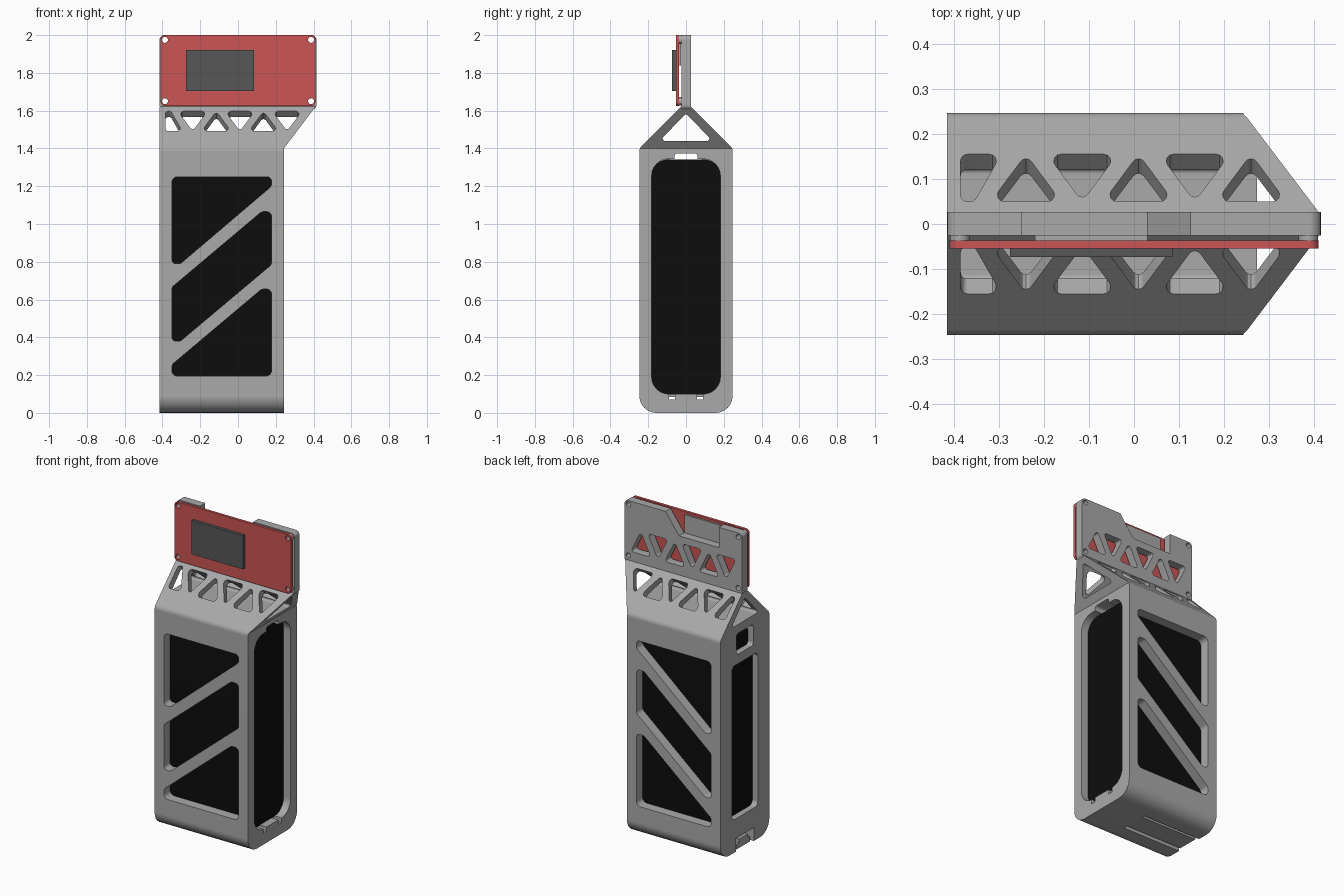
import bpy, bmesh, math
from mathutils import Vector

if "Cube" in bpy.data.objects:
    bpy.data.objects.remove(bpy.data.objects["Cube"])


def material(name, rgb):
    m = bpy.data.materials.new(name)
    m.diffuse_color = (*rgb, 1)
    m.use_nodes = True
    m.node_tree.nodes["Principled BSDF"].inputs["Base Color"].default_value = m.diffuse_color
    return m


GREY = material("printed grey", (0.40, 0.40, 0.40))
RED = material("board red", (0.60, 0.09, 0.09))
DARK = material("screen dark grey", (0.095, 0.095, 0.095))
BLACK = material("battery black", (0.004, 0.004, 0.004))


def rounded(pts, radii, n=6):
    """Replace polygon corners with true arcs."""
    pts = [Vector(p) for p in pts]
    if not isinstance(radii, (list, tuple)):
        radii = [radii] * len(pts)
    out = []
    for i, c in enumerate(pts):
        a, b = pts[i - 1] - c, pts[(i + 1) % len(pts)] - c
        if radii[i] <= 0:
            out.append(c)
            continue
        ang = a.angle(b)
        d = min(radii[i] / math.tan(ang / 2), 0.48 * a.length, 0.48 * b.length)
        p, q, w = c + a.normalized() * d, c + b.normalized() * d, math.sin(ang / 2)
        for k in range(n + 1):
            t = k / n
            f, g, h = (1 - t) ** 2, 2 * w * t * (1 - t), t * t
            out.append((p * f + c * g + q * h) / (f + g + h))
    return out


def solid(name, base, vec):
    """Extrude a 3D outline along a vector."""
    bm = bmesh.new()
    face = bm.faces.new([bm.verts.new(p) for p in base])
    ext = bmesh.ops.extrude_face_region(bm, geom=[face])
    bmesh.ops.translate(bm, vec=vec, verts=[v for v in ext["geom"] if isinstance(v, bmesh.types.BMVert)])
    bmesh.ops.recalc_face_normals(bm, faces=bm.faces[:])
    me = bpy.data.meshes.new(name)
    bm.to_mesh(me)
    bm.free()
    ob = bpy.data.objects.new(name, me)
    bpy.context.collection.objects.link(ob)
    return ob


def prism(name, pts, axis, lo, hi, r=0):
    """Extrude a 2D outline along x (y,z outline) or y (x,z outline)."""
    pts = rounded(pts, r)
    if axis == "x":
        return solid(name, [(lo, u, v) for u, v in pts], (hi - lo, 0, 0))
    return solid(name, [(u, lo, v) for u, v in pts], (0, hi - lo, 0))


def rect(u0, u1, v0, v1):
    return [(u0, v0), (u1, v0), (u1, v1), (u0, v1)]


def finish(ob, mat, cutters=()):
    """Cut, colour and smooth one part."""
    for c in cutters:
        c.hide_render = True
        m = ob.modifiers.new("cut", "BOOLEAN")
        m.operation, m.solver, m.object = "DIFFERENCE", "EXACT", c
    if cutters:
        dg = bpy.context.evaluated_depsgraph_get()
        me = bpy.data.meshes.new_from_object(ob.evaluated_get(dg))
        ob.modifiers.clear()
        ob.data = me
        for c in cutters:
            bpy.data.objects.remove(c)
    ob.data.materials.clear()
    ob.data.materials.append(mat)
    for p in ob.data.polygons:
        p.material_index = 0
    bpy.ops.object.select_all(action="DESELECT")
    ob.select_set(True)
    bpy.context.view_layer.objects.active = ob
    bpy.ops.object.shade_smooth_by_angle(angle=math.radians(30))
    w = ob.modifiers.new("even normals", "WEIGHTED_NORMAL")
    w.keep_sharp = True


# Alternating row of truss triangles: x outline with v = 0 (narrow side) to 1
def truss(x0, pitch, half, count):
    tris = []
    for i in range(count):
        x, wide = x0 + i * pitch, i % 2
        tris.append([(x - half, 1 - wide), (x + half, 1 - wide), (x, wide)])
    return tris


# Battery case: house-shaped section with a pitched roof
W = 0.247
case = prism("battery_case",
             [(-W, 0), (W, 0), (W, 1.4), (0.025, 1.622), (-0.025, 1.622), (-W, 1.4)],
             "x", -0.415, 0.41, [0.09, 0.09, 0.04, 0, 0, 0.04])
cut = [
    # flared right end
    prism("c", [(0.243, -0.1), (0.6, -0.1), (0.6, 1.64), (0.425, 1.64), (0.243, 1.4)], "y", -1, 1),
    # battery cavity, top channel, roof opening
    prism("c", rect(-0.182, 0.182, 0.10, 1.345), "x", -0.375, 0.6, 0.09),
    prism("c", rect(-0.06, 0.06, 1.25, 1.374), "x", -0.6, 0.6, 0.015),
    prism("c", [(-0.14, 1.44), (0.14, 1.44), (0, 1.585)], "x", -0.6, 0.6, 0.012),
    # left wall slot and square hole
    prism("c", rect(-0.13, 0.13, 0.21, 1.19), "x", -0.6, -0.3, 0.03),
    prism("c", rect(-0.085, 0.085, 1.25, 1.384), "x", -0.6, -0.37, 0.02),
    # underside latch recess
    prism("c", rect(-0.09, 0.09, -0.1, 0.03), "x", -0.6, 0.0),
    prism("c", rect(-0.09, 0.09, -0.1, 0.085), "x", -0.6, -0.36),
]
# floor grooves
for s in (-1, 1):
    cut.append(prism("c", rect(s * 0.075 - 0.016, s * 0.075 + 0.016, 0.07, 0.14), "x", -0.37, 0.6))
# slanted windows through front and back
L, R = -0.35, 0.177
for pts in ([(L, 0.79), (-0.305, 0.79), (R, 1.2), (R, 1.25), (L, 1.25)],
            [(L, 0.38), (-0.305, 0.38), (R, 0.785), (R, 1.065), (0.125, 1.065), (L, 0.665)],
            [(L, 0.195), (R, 0.195), (R, 0.655), (0.125, 0.655), (L, 0.255)]):
    cut.append(prism("c", pts, "y", -0.5, 0.5, 0.03))
# roof truss openings, cut square to each slope
tris = truss(-0.365, 0.125, 0.078, 6)
tris[0] = [(-0.385, 0), (-0.385, 1), (-0.295, 1), (-0.355, 0)]
for s in (-1, 1):
    n = Vector((0, s, 1)).normalized()
    for t in tris:
        flat = rounded([(x, 0.05 + 0.105 * v) for x, v in t], 0.015, 4)
        base = [Vector((x, s * y, 1.647 - y)) + n * 0.03 for x, y in flat]
        cut.append(solid("c", base, n * -0.094))
finish(case, GREY, cut)

# Latch tongue under the case
finish(prism("latch_tongue", rect(-0.068, 0.068, 0.004, 0.034), "x", -0.405, 0.002), GREY)
finish(prism("latch_hook", rect(-0.045, 0.045, 0.004, 0.06), "x", -0.405, -0.385), GREY)

# Battery pack
battery = prism("battery_pack", rect(-0.184, 0.184, 0.098, 1.342), "x", -0.377, 0.195, 0.09)
finish(battery, BLACK)

# Mounting holes shared by backplate and board
CORNERS = [(sx * 0.387, z) for sx in (-1, 1) for z in (1.65, 1.975)]


def ring(x, z, r, n=20):
    return [(x + r * math.cos(k * math.tau / n), z + r * math.sin(k * math.tau / n)) for k in range(n)]


def holes(r=0.016):
    return [prism("c", ring(x, z, r), "y", -0.2, 0.2) for x, z in CORNERS]


# Backplate with truss cutouts and a notch in its top edge
plate = prism("backplate", rect(-0.415, 0.415, 1.605, 2.0), "y", -0.025, 0.027, 0.025)
cut = holes()
cut.append(prism("c", [(-0.25, 1.87), (0.03, 1.87), (0.14, 2.02), (0.14, 2.1), (-0.25, 2.1)], "y", -0.2, 0.2))
for t in truss(-0.3, 0.12, 0.07, 6):
    cut.append(prism("c", [(x, 1.68 + 0.145 * v) for x, v in t], "y", -0.2, 0.2, 0.014))
finish(plate, GREY, cut)

# Red circuit board with its stand-offs, rear connector and screen
board = prism("circuit_board", rect(-0.41, 0.41, 1.625, 2.0), "y", -0.054, -0.037, 0.022)
finish(board, RED, holes())
for i, (x, z) in enumerate(CORNERS):
    post = prism("standoff_%d" % (i + 1), ring(x, z, 0.022), "y", -0.038, -0.024)
    finish(post, GREY, [prism("c", ring(x, z, 0.016), "y", -0.2, 0.2)])
finish(prism("rear_connector", rect(-0.22, 0.03, 1.84, 1.985), "y", -0.038, -0.026), GREY)
finish(prism("screen", rect(-0.275, 0.086, 1.705, 1.92), "y", -0.073, -0.052), DARK)
